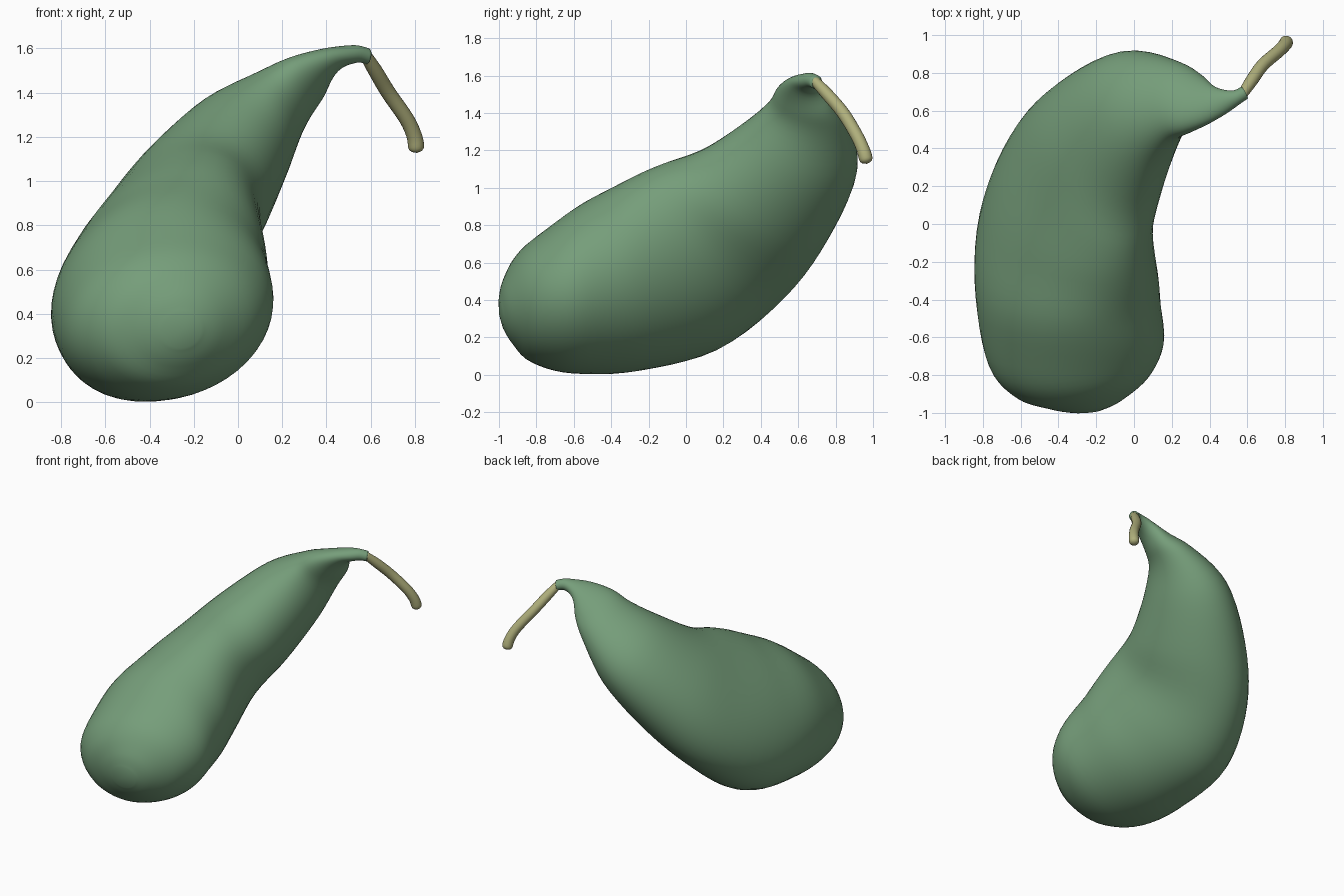
import bpy, bmesh
from math import sin, cos, pi, radians
from mathutils import Vector

cube = bpy.data.objects.get("Cube")
if cube:
    bpy.data.objects.remove(cube, do_unlink=True)


def make_material(name, rgb):
    mat = bpy.data.materials.new(name)
    mat.use_nodes = True
    mat.diffuse_color = (*rgb, 1)
    shader = mat.node_tree.nodes["Principled BSDF"]
    shader.inputs["Base Color"].default_value = (*rgb, 1)
    shader.inputs["Roughness"].default_value = 0.6
    return mat


def smooth_path(stations, steps):
    """Catmull-Rom interpolation through all values of the stations."""
    pts = [stations[0]] + list(stations) + [stations[-1]]
    result = []
    for p0, p1, p2, p3 in zip(pts, pts[1:], pts[2:], pts[3:]):
        for i in range(steps):
            t = i / steps
            result.append([
                b + t / 2 * (c - a + t * (2 * a - 5 * b + 4 * c - d
                                          + t * (3 * (b - c) + d - a)))
                for a, b, c, d in zip(p0, p1, p2, p3)])
    result.append(list(stations[-1]))
    return result


def sweep(name, stations, start, end, mat, sides, steps):
    """Skin elliptical sections (x, y, z, wide, deep, roll) along a spine."""
    path = smooth_path(stations, steps)
    centres = [Vector(p[:3]) for p in path]
    bm = bmesh.new()
    rings = []
    for i, (x, y, z, wide, deep, roll) in enumerate(path):
        before, after = max(i - steps, 0), min(i + steps, len(path) - 1)
        tangent = (centres[after] - centres[before]).normalized()
        side = Vector((-tangent.y, tangent.x, 0)).normalized()
        up = tangent.cross(side)
        r = radians(roll)
        u = (side * cos(r) + up * sin(r)) * wide
        v = (up * cos(r) - side * sin(r)) * deep
        rings.append([bm.verts.new(centres[i] + u * cos(k * 2 * pi / sides)
                                   + v * sin(k * 2 * pi / sides))
                      for k in range(sides)])
    for low, high in zip(rings, rings[1:]):
        for k in range(sides):
            n = (k + 1) % sides
            bm.faces.new((low[k], low[n], high[n], high[k]))
    # Close both ends with a fan
    for ring, tip in ((rings[0], start), (rings[-1], end)):
        pole = bm.verts.new(tip)
        for k in range(sides):
            bm.faces.new((ring[k], ring[(k + 1) % sides], pole))
    bmesh.ops.recalc_face_normals(bm, faces=bm.faces)
    for face in bm.faces:
        face.smooth = True
    mesh = bpy.data.meshes.new(name)
    bm.to_mesh(mesh)
    bm.free()
    mesh.materials.append(mat)
    obj = bpy.data.objects.new(name, mesh)
    bpy.context.collection.objects.link(obj)
    return obj


green = make_material("gourd green", (0.18, 0.34, 0.195))
straw = make_material("stem straw", (0.43, 0.43, 0.2))

# Gourd body: rounded bulb, bent flattened middle, thin neck
body_sections = [
    (-.256, -.988, .325, .09, .08, -14),
    (-.259, -.95, .331, .2, .17, -14),
    (-.272, -.86, .348, .36, .285, -14),
    (-.305, -.69, .38, .475, .375, -18),
    (-.35, -.39, .475, .525, .435, -42),
    (-.352, -.08, .585, .57, .4, -50),
    (-.285, .195, .765, .53, .34, -45),
    (-.155, .42, .955, .435, .315, -34),
    (.03, .605, 1.2, .335, .25, -26),
    (.205, .645, 1.38, .225, .15, -23),
    (.32, .635, 1.475, .165, .095, -27),
    (.43, .64, 1.55, .09, .055, -18),
    (.53, .665, 1.575, .044, .04, 0),
    (.585, .695, 1.565, .036, .036, 0),
]
sweep("gourd_body", body_sections, (-.255, -1, .325), (.592, .702, 1.562), green, 48, 5)

# Stem: bent stalk hanging from the neck, with a rounded end
stem_path = [
    (.57, .68, 1.58, .026),
    (.62, .755, 1.5, .033),
    (.68, .84, 1.4, .034),
    (.76, .91, 1.285, .034),
    (.795, .945, 1.21, .035),
    (.806, .962, 1.155, .036),
    (.808, .966, 1.136, .024),
]
stem_sections = [(x, y, z, r, r, 0) for x, y, z, r in stem_path]
sweep("stem", stem_sections, stem_path[0][:3], (.809, .967, 1.128), straw, 20, 4)
